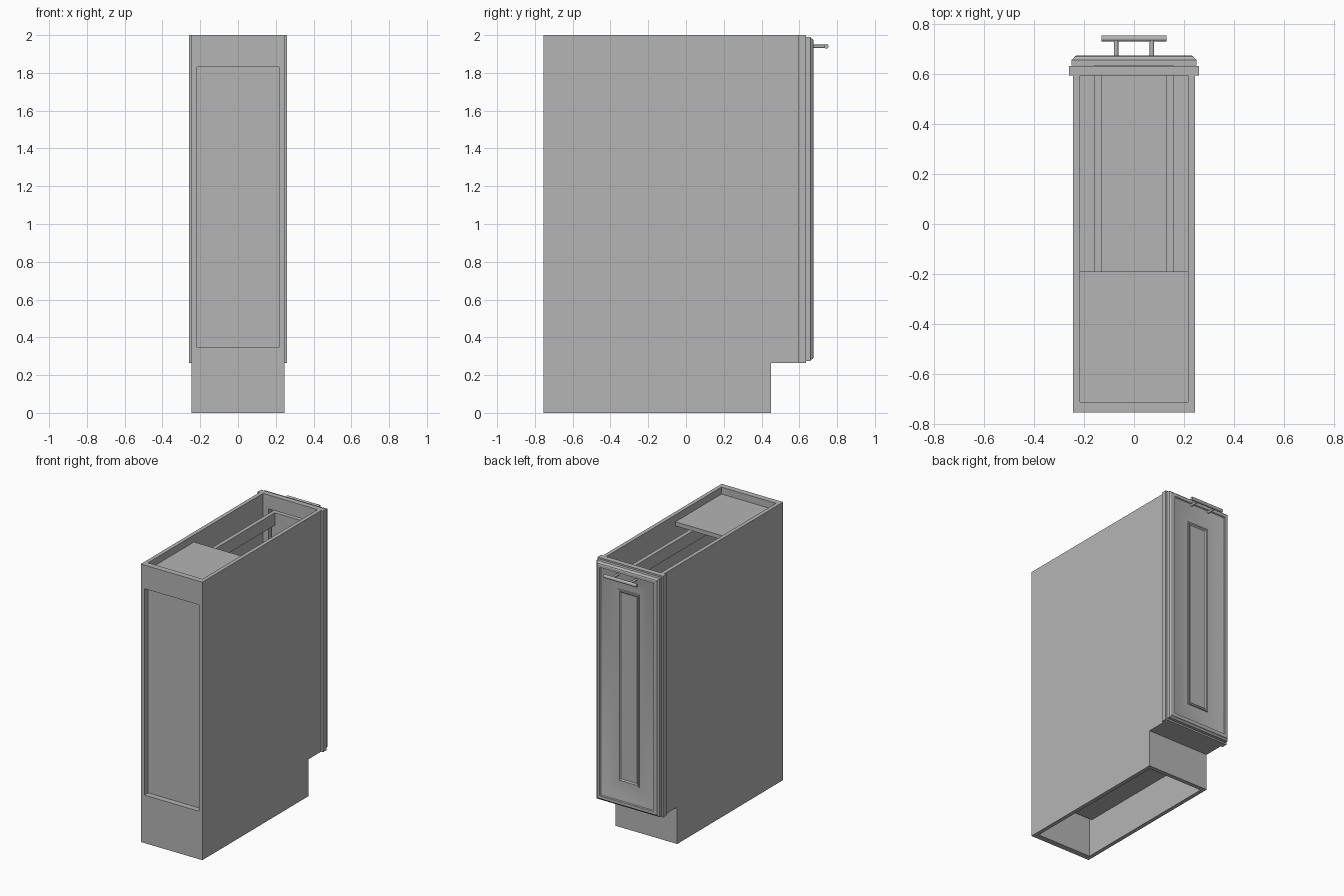
import bpy, bmesh, math
from mathutils import Vector

cube = bpy.data.objects.get("Cube")
if cube:
    bpy.data.objects.remove(cube, do_unlink=True)

GREY = (0.46, 0.46, 0.46, 1)
mat = bpy.data.materials.new("plain_grey")
mat.use_nodes = True
mat.diffuse_color = GREY
mat.node_tree.nodes["Principled BSDF"].inputs["Base Color"].default_value = GREY


def finish(name, bm):
    bmesh.ops.recalc_face_normals(bm, faces=bm.faces)
    mesh = bpy.data.meshes.new(name)
    bm.to_mesh(mesh)
    bm.free()
    mesh.materials.append(mat)
    obj = bpy.data.objects.new(name, mesh)
    bpy.context.collection.objects.link(obj)
    return obj


def box(name, x0, x1, y0, y1, z0, z1):
    bm = bmesh.new()
    bmesh.ops.create_cube(bm, size=1)
    lo, hi = Vector((x0, y0, z0)), Vector((x1, y1, z1))
    for v in bm.verts:
        v.co = Vector([l + (c + 0.5) * (h - l) for l, c, h in zip(lo, v.co, hi)])
    return finish(name, bm)


def smooth(obj, angle):
    bpy.ops.object.select_all(action='DESELECT')
    obj.select_set(True)
    bpy.context.view_layer.objects.active = obj
    bpy.ops.object.shade_smooth_by_angle(angle=math.radians(angle))


def cylinder(name, start, end, radius):
    a, b = Vector(start), Vector(end)
    bm = bmesh.new()
    bmesh.ops.create_cone(bm, cap_ends=True, segments=20, radius1=radius,
                          radius2=radius, depth=(b - a).length)
    turn = (b - a).to_track_quat('Z', 'Y')
    for v in bm.verts:
        v.co = turn @ v.co + (a + b) / 2
    smooth(finish(name, bm), 40)


# Carcass sides with the toe-kick notch
W, INNER, BACK, FRONT, KICK, FLOOR = 0.245, 0.217, -0.755, 0.595, 0.45, 0.265
outline = [(BACK, 0), (KICK, 0), (KICK, FLOOR), (FRONT, FLOOR), (FRONT, 2), (BACK, 2)]
for side, s in (("left", 1), ("right", -1)):
    bm = bmesh.new()
    face = bm.faces.new([bm.verts.new((s * INNER, y, z)) for y, z in outline])
    ext = bmesh.ops.extrude_face_region(bm, geom=[face])
    moved = [g for g in ext["geom"] if isinstance(g, bmesh.types.BMVert)]
    bmesh.ops.translate(bm, vec=(s * (W - INNER), 0, 0), verts=moved)
    finish(side + "_side_panel", bm)

# Boards between the sides
box("back_bottom_rail", -INNER, INNER, BACK, -0.713, 0, 0.345)
box("back_top_rail", -INNER, INNER, BACK, -0.713, 1.83, 2)
box("back_panel", -INNER, INNER, -0.713, -0.69, 0.30, 1.92)
box("cabinet_floor", -INNER, INNER, -0.69, FRONT, FLOOR, 0.30)
box("toe_kick_board", -INNER, INNER, KICK - 0.03, KICK, 0, FLOOR)
box("top_shelf", -INNER, INNER, -0.713, -0.19, 1.92, 1.95)

# Face frame
FW, FRAME = 0.26, 0.634
for side, s in (("left", 1), ("right", -1)):
    x0, x1 = sorted((s * 0.175, s * FW))
    box(side + "_frame_stile", x0, x1, FRONT, FRAME, FLOOR, 2)
box("frame_top_rail", -0.175, 0.175, FRONT, FRAME, 1.9, 2)
box("frame_bottom_rail", -0.175, 0.175, FRONT, FRAME, FLOOR, 0.33)

# Pull-out rack behind the door
RX, RT = 0.158, 0.028
box("rack_front_board", -RX, RX, 0.605, 0.635, 0.35, 1.88)
box("rack_back_board", -RX, RX, -0.66, -0.63, 0.35, 1.88)
for level, z in enumerate((0.35, 0.85, 1.35)):
    box(f"rack_tray_{level}", -RX + RT, RX - RT, -0.63, 0.605, z, z + 0.03)
for level, z in enumerate((0.35, 0.85, 1.35, 1.79)):
    for side, s in (("left", 1), ("right", -1)):
        x0, x1 = sorted((s * (RX - RT), s * RX))
        box(f"{side}_rack_rail_{level}", x0, x1, -0.63, 0.605, z, z + 0.09)

# Door: nested rectangles of (inset, y) give edge steps, cove and centre bead
DX, D0, D1 = 0.25, 0.275, 1.99
profile = [(0, 0.636), (0, 0.658), (0.008, 0.664), (0.012, 0.672), (0.018, 0.675),
           (0.036, 0.675), (0.040, 0.668)]
for i in range(1, 9):
    t = i / 8
    profile.append((0.04 + 0.125 * t, 0.668 - 0.02 * math.sin(t * math.pi / 2)))
profile += [(0.168, 0.655), (0.178, 0.655), (0.186, 0.647)]
bm = bmesh.new()
rings = []
for inset, y in profile:
    x, lo, hi = DX - inset, D0 + inset, D1 - inset
    rings.append([bm.verts.new(p) for p in
                  ((-x, y, lo), (x, y, lo), (x, y, hi), (-x, y, hi))])
for a, b in zip(rings, rings[1:]):
    for i in range(4):
        j = (i + 1) % 4
        bm.faces.new((a[i], a[j], b[j], b[i]))
bm.faces.new(rings[0])
bm.faces.new(rings[-1])
smooth(finish("door", bm), 20)

# Bar handle
cylinder("handle_bar", (-0.13, 0.743, 1.94), (0.13, 0.743, 1.94), 0.012)
for side, s in (("left", 1), ("right", -1)):
    cylinder(side + "_handle_post", (s * 0.072, 0.67, 1.94), (s * 0.072, 0.743, 1.94), 0.009)
